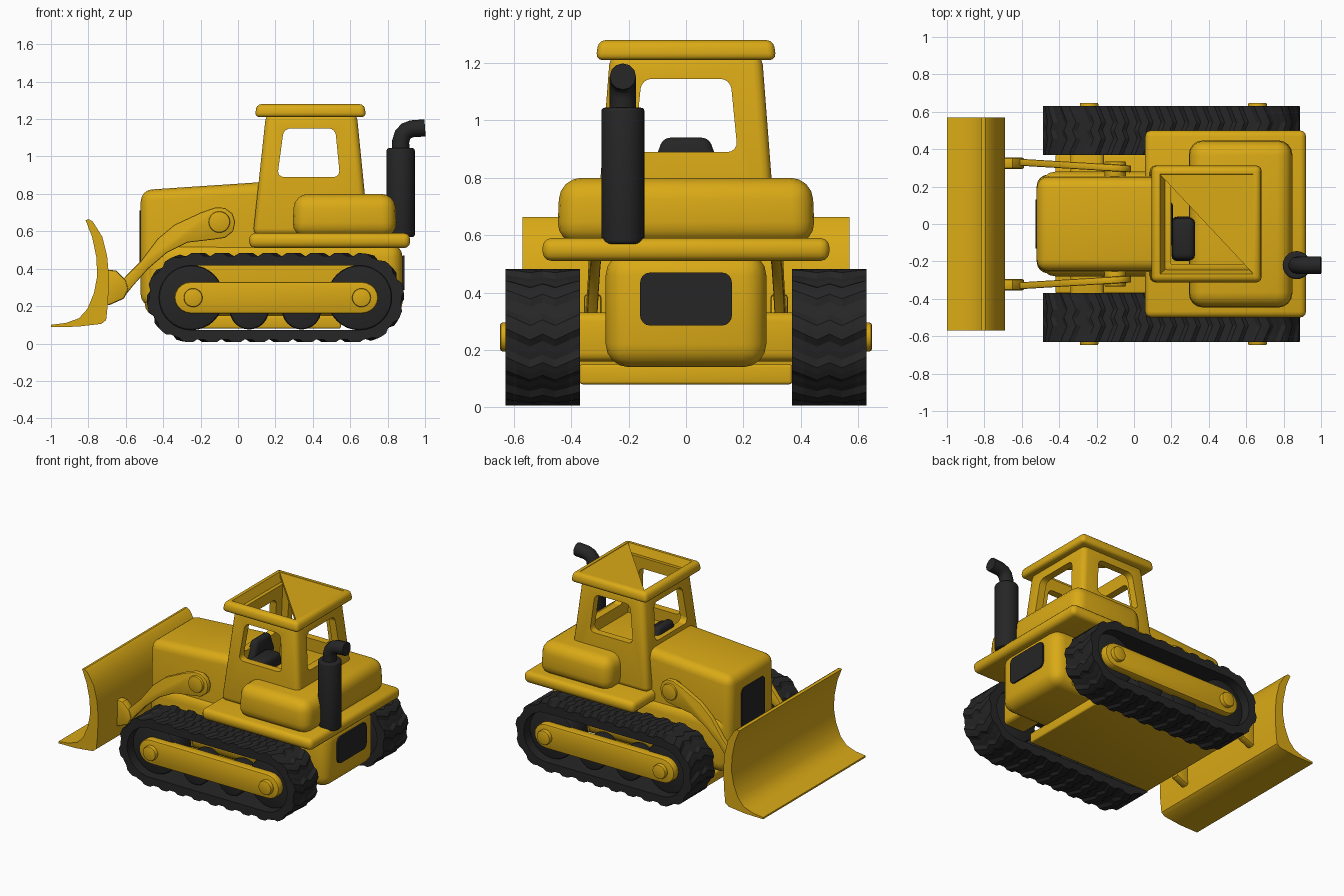
import bpy, bmesh, math
from mathutils import Matrix

if "Cube" in bpy.data.objects:
    bpy.data.objects.remove(bpy.data.objects["Cube"])


def material(name, rgb):
    m = bpy.data.materials.new(name)
    m.diffuse_color = (*rgb, 1)
    m.use_nodes = True
    m.node_tree.nodes["Principled BSDF"].inputs["Base Color"].default_value = m.diffuse_color
    return m


YELLOW = material("machine_yellow", (0.70, 0.40, 0.008))
BLACK = material("rubber_black", (0.019, 0.019, 0.019))


def activate(ob):
    bpy.ops.object.select_all(action='DESELECT')
    ob.select_set(True)
    bpy.context.view_layer.objects.active = ob


def finish(name, bm, mat, bevel=0, segs=3, smooth=True):
    bmesh.ops.recalc_face_normals(bm, faces=bm.faces[:])
    me = bpy.data.meshes.new(name)
    bm.to_mesh(me)
    bm.free()
    me.materials.append(mat)
    ob = bpy.data.objects.new(name, me)
    bpy.context.collection.objects.link(ob)
    activate(ob)
    if bevel:
        b = ob.modifiers.new("bevel", 'BEVEL')
        b.width, b.segments, b.limit_method = bevel, segs, 'ANGLE'
        b.angle_limit = math.radians(40)
        bpy.ops.object.modifier_apply(modifier="bevel")
    if smooth:
        bpy.ops.object.shade_smooth_by_angle(angle=math.radians(35))
    return ob


def block(name, low, high, z0, z1, mat, bevel=0, segs=3, lift=0):
    """Tapered box; low and high are (x0, x1, y0, y1) at z0 and z1; lift raises the top at +x."""
    bm = bmesh.new()
    rings = []
    for (x0, x1, y0, y1), z, up in ((low, z0, 0), (high, z1, lift)):
        rings.append([bm.verts.new(p) for p in
                      ((x0, y0, z), (x1, y0, z + up), (x1, y1, z + up), (x0, y1, z))])
    bm.faces.new(rings[0])
    bm.faces.new(rings[1])
    for i in range(4):
        j = (i + 1) % 4
        bm.faces.new((rings[0][i], rings[0][j], rings[1][j], rings[1][i]))
    return finish(name, bm, mat, bevel, segs)


def prism(name, pts, y0, y1, mat, bevel=0, shear=0):
    """Side profile (x, z) extruded along y."""
    bm = bmesh.new()
    a, b = ([bm.verts.new((x, y + shear * x, z)) for x, z in pts] for y in (y0, y1))
    bm.faces.new(a)
    bm.faces.new(b)
    for i in range(len(pts)):
        j = (i + 1) % len(pts)
        bm.faces.new((a[i], a[j], b[j], b[i]))
    return finish(name, bm, mat, bevel, 2)


def disc(name, x, z, r, y0, y1, mat, bevel=0.008):
    pts = [(x + r * math.cos(t * math.pi / 16), z + r * math.sin(t * math.pi / 16)) for t in range(32)]
    return prism(name, pts, y0, y1, mat, bevel)


def cut(ob, cutters):
    for c in cutters:
        activate(ob)
        m = ob.modifiers.new("cut", 'BOOLEAN')
        m.operation, m.solver, m.object = 'DIFFERENCE', 'EXACT', c
        bpy.ops.object.modifier_apply(modifier="cut")
        bpy.data.objects.remove(c)
    activate(ob)
    bpy.ops.object.shade_smooth_by_angle(angle=math.radians(35))


# Hull, hood and belly
r = (-0.50, 0.88, -0.28, 0.28)
block("hull", r, r, 0.14, 0.54, YELLOW, 0.08, 4)
block("hood", (-0.52, 0.16, -0.265, 0.265), (-0.52, 0.16, -0.25, 0.25), 0.20, 0.82,
      YELLOW, 0.06, 4, lift=0.045)
r = (-0.42, 0.55, -0.37, 0.37)
block("belly_plate", r, r, 0.08, 0.15, YELLOW, 0.01)
for x in (-0.25, 0.65):
    r = (x - 0.09, x + 0.09, -0.42, 0.42)
    block("axle", r, r, 0.16, 0.33, YELLOW, 0.03)

# Front grille and rear panel
for name, x, w, z0, z1 in (("grille", -0.52, 0.13, 0.40, 0.71), ("rear_panel", 0.885, 0.16, 0.285, 0.47)):
    r = (x - 0.006, x + 0.006, -w, w)
    ob = block(name, r, r, z0, z1, BLACK)
    bm = bmesh.new()
    bm.from_mesh(ob.data)
    # Round the four corners along x
    edges = [e for e in bm.edges if abs(e.verts[0].co.x - e.verts[1].co.x) > 0.005]
    bmesh.ops.bevel(bm, geom=edges, offset=0.035, segments=4, profile=0.5, affect='EDGES')
    bm.to_mesh(ob.data)
    bm.free()

# Platform and rear cover
r = (0.06, 0.92, -0.50, 0.50)
block("platform", r, r, 0.51, 0.59, YELLOW, 0.032)
block("rear_cover", (0.29, 0.85, -0.45, 0.45), (0.30, 0.84, -0.44, 0.44), 0.57, 0.80, YELLOW, 0.075, 4)

# Cab shell with open windows
cab = block("cab", (0.08, 0.70, -0.315, 0.315), (0.15, 0.635, -0.265, 0.265), 0.58, 1.23, YELLOW, 0.035)


def window(pts, along_x):
    c = prism("cutter", pts, -1, 1, YELLOW, 0)
    bm = bmesh.new()
    bm.from_mesh(c.data)
    edges = [e for e in bm.edges if abs(e.verts[0].co.y - e.verts[1].co.y) > 1]
    bmesh.ops.bevel(bm, geom=edges, offset=0.035, segments=4, profile=0.5, affect='EDGES')
    if along_x:
        bm.transform(Matrix.Rotation(math.pi / 2, 4, 'Z'))
    bm.to_mesh(c.data)
    bm.free()
    c.hide_render = True
    return c


inside = block("cutter", (0.14, 0.64, -0.26, 0.26), (0.205, 0.58, -0.21, 0.21), 0.60, 1.30, YELLOW)
cut(cab, [inside,
          window([(0.21, 0.89), (0.545, 0.89), (0.52, 1.15), (0.245, 1.15)], False),
          window([(-0.18, 0.89), (0.18, 0.89), (0.155, 1.145), (-0.155, 1.145)], True)])

# Roof rim with a half panel
roof = block("roof_rim", (0.09, 0.685, -0.315, 0.315), (0.10, 0.675, -0.305, 0.305), 1.21, 1.28, YELLOW, 0.025)
cut(roof, [block("cutter", (0.20, 0.585, -0.215, 0.215), (0.13, 0.645, -0.275, 0.275), 1.15, 1.30, YELLOW)])
bm = bmesh.new()
tri = ((0.12, 0.285), (0.655, 0.285), (0.655, -0.285))
top, base = ([bm.verts.new((x, y, z)) for x, y in tri] for z in (1.277, 1.25))
bm.faces.new(top)
bm.faces.new(base)
for i in range(3):
    bm.faces.new((top[i], top[i - 1], base[i - 1], base[i]))
finish("roof_panel", bm, YELLOW)

# Seat and dashboard
block("seat", (0.20, 0.33, -0.20, 0.04), (0.205, 0.325, -0.19, 0.03), 0.60, 0.86, BLACK, 0.03)
block("dashboard", (0.14, 0.21, -0.13, 0.13), (0.15, 0.205, -0.08, 0.08), 0.80, 0.94, BLACK, 0.025)

# Exhaust stack
bm = bmesh.new()
bmesh.ops.create_cone(bm, cap_ends=True, segments=32, radius1=0.075, radius2=0.075, depth=0.475,
                      matrix=Matrix.Translation((0.87, -0.22, 0.807)))
finish("exhaust_muffler", bm, BLACK, 0.012)
cu = bpy.data.curves.new("exhaust_pipe", 'CURVE')
cu.dimensions, cu.bevel_depth, cu.bevel_resolution, cu.use_fill_caps = '3D', 0.046, 4, True
path = [(0.87, 1.0), (0.87, 1.08), (0.88, 1.115), (0.90, 1.137), (0.93, 1.148), (1.0, 1.153)]
sp = cu.splines.new('POLY')
sp.points.add(len(path) - 1)
for p, (x, z) in zip(sp.points, path):
    p.co = (x, -0.22, z, 1)
pipe = bpy.data.objects.new("exhaust_pipe", cu)
bpy.context.collection.objects.link(pipe)
activate(pipe)
bpy.ops.object.convert(target='MESH')
pipe.data.materials.clear()
pipe.data.materials.append(BLACK)
bpy.ops.object.shade_smooth_by_angle(angle=math.radians(50))

# Blade
prism("blade", [(-0.815, 0.66), (-0.78, 0.57), (-0.757, 0.46), (-0.753, 0.36), (-0.77, 0.27),
                (-0.805, 0.185), (-0.85, 0.135), (-0.92, 0.11), (-1.0, 0.10), (-1.0, 0.088),
                (-0.86, 0.09), (-0.73, 0.105), (-0.705, 0.125), (-0.695, 0.22), (-0.69, 0.36),
                (-0.70, 0.47), (-0.725, 0.57), (-0.775, 0.65), (-0.795, 0.664)], -0.57, 0.57, YELLOW)

# Lift arms, pivots and blade brackets
ARM = [(-0.70, 0.21), (-0.62, 0.235), (-0.56, 0.31), (-0.48, 0.40), (-0.38, 0.485), (-0.27, 0.54),
       (-0.14, 0.555), (-0.07, 0.565), (-0.025, 0.60), (-0.015, 0.65), (-0.03, 0.695), (-0.07, 0.725),
       (-0.12, 0.728), (-0.20, 0.70), (-0.34, 0.635), (-0.43, 0.56), (-0.52, 0.44), (-0.60, 0.36), (-0.68, 0.27)]
BRACKET = [(-0.70, 0.20), (-0.61, 0.24), (-0.585, 0.29), (-0.60, 0.34), (-0.65, 0.39), (-0.70, 0.395)]
for s in (-1, 1):
    prism("lift_arm", ARM, s * 0.275, s * 0.312, YELLOW, 0.008, shear=-0.06 * s)
    disc("arm_pivot", -0.10, 0.65, 0.057, s * 0.24, s * 0.335, YELLOW)
    prism("blade_bracket", BRACKET, s * 0.295, s * 0.355, YELLOW, 0.012)

# Tracks: belt, wheels, rollers, side bar and bolts
FRONT, REAR, AXIS, TREADS, STEPS = -0.25, 0.65, 0.245, 24, 6


def belt_point(t, radius):
    """Point on a stadium loop, t in 0..1, measured at a middle radius."""
    run, arc = REAR - FRONT, math.pi * 0.2
    d = (t % 1) * 2 * (run + arc)
    if d < run:
        return FRONT + d, AXIS + radius
    if d < run + arc:
        a = math.pi / 2 - (d - run) / 0.2
        return REAR + radius * math.cos(a), AXIS + radius * math.sin(a)
    if d < 2 * run + arc:
        return REAR - (d - run - arc), AXIS - radius
    a = -math.pi / 2 - (d - 2 * run - arc) / 0.2
    return FRONT + radius * math.cos(a), AXIS + radius * math.sin(a)


def belt(s):
    bm = bmesh.new()
    n = TREADS * STEPS
    rows = []
    for k in range(n):
        ring = []
        for j in range(7):
            t = (k + (0, 1, 2, 1, 2, 1, 0)[j] * 0.8) / n
            radius = 0.238 if k % STEPS < 3 else 0.224
            ring.append((0.37 + 0.26 * j / 6, belt_point(t, radius)))
        ring += [(y, belt_point(k / n, 0.172)) for y in (0.63, 0.37)]
        rows.append([bm.verts.new((p[0], s * y, p[1])) for y, p in ring])
    for k in range(n):
        a, b = rows[k], rows[(k + 1) % n]
        for j in range(len(a)):
            i = (j + 1) % len(a)
            bm.faces.new((a[j], a[i], b[i], b[j]))
    finish("track_belt", bm, BLACK, smooth=False)


BAR = [(0.66 + 0.09 * math.cos(a), 0.245 + 0.085 * math.sin(a)) for a in
       [(i / 10 - 0.5) * math.pi for i in range(11)]]
BAR += [(0.41 - x, 0.49 - z) for x, z in BAR]
for s in (-1, 1):
    belt(s)
    for x in (FRONT, REAR):
        disc("track_wheel", x, AXIS, 0.174, s * 0.40, s * 0.57, BLACK, 0.015)
        disc("wheel_bolt", x + 0.01, AXIS, 0.05, s * 0.57, s * 0.648, YELLOW)
    for x in (0.06, 0.34):
        disc("track_roller", x, 0.18, 0.105, s * 0.40, s * 0.57, BLACK, 0.015)
    prism("track_side_bar", BAR, s * 0.55, s * 0.62, YELLOW, 0.012)
